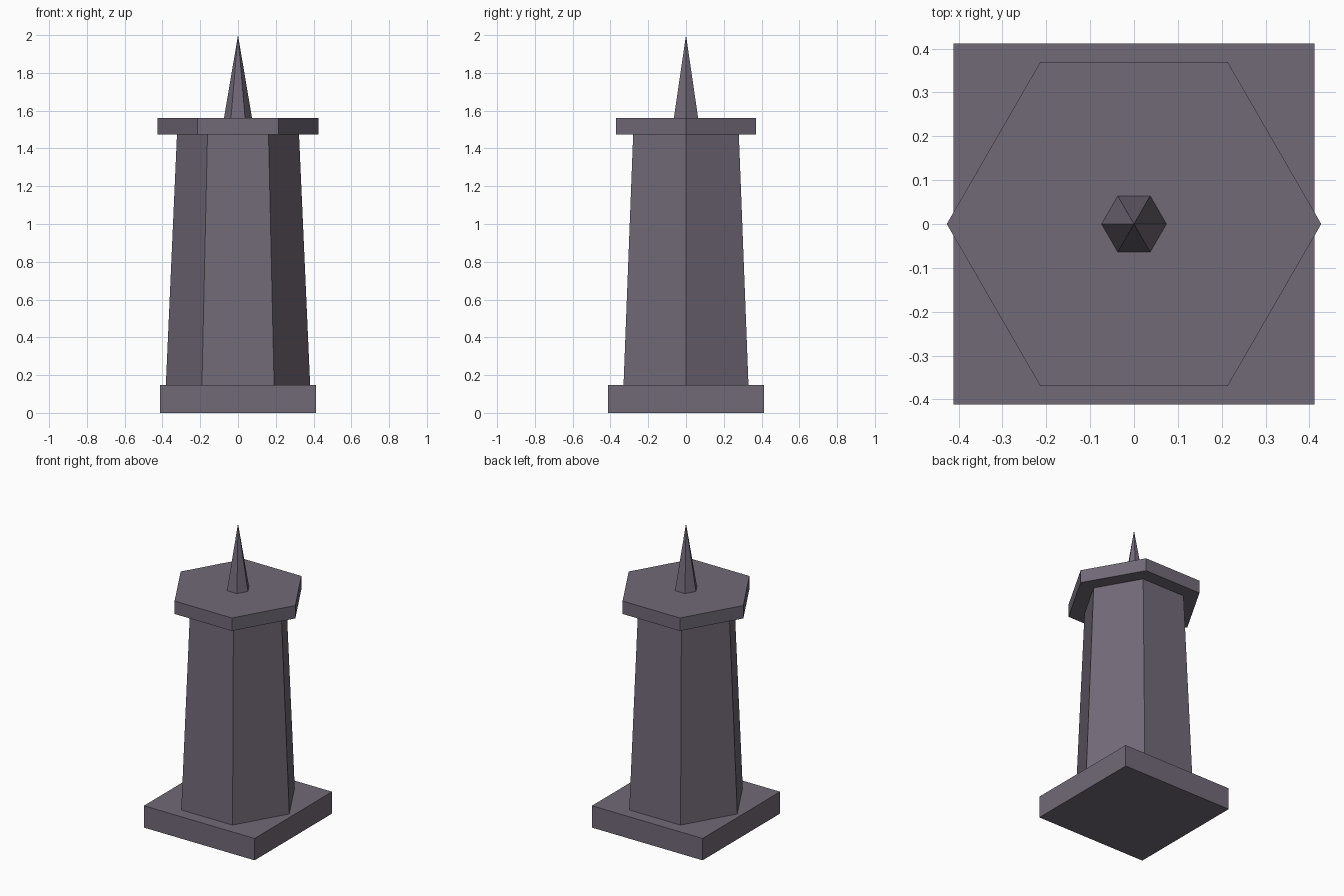
import bpy
import math

cube = bpy.data.objects.get("Cube")
if cube:
    bpy.data.objects.remove(cube, do_unlink=True)

# Single stone colour
stone = bpy.data.materials.new("purple_grey_stone")
stone.use_nodes = True
colour = (0.165, 0.142, 0.184, 1.0)
stone.diffuse_color = colour
bsdf = next(n for n in stone.node_tree.nodes if n.type == "BSDF_PRINCIPLED")
bsdf.inputs["Base Color"].default_value = colour


def finish(name):
    obj = bpy.context.object
    obj.name = name
    bpy.ops.object.transform_apply(location=False, rotation=True, scale=True)
    obj.data.materials.append(stone)


def hexagon(name, z0, z1, r0, r1):
    """Six-sided tapered block with corners on the x axis."""
    bpy.ops.mesh.primitive_cone_add(
        vertices=6, radius1=r0, radius2=r1, depth=z1 - z0,
        location=(0, 0, (z0 + z1) / 2), rotation=(0, 0, math.radians(90)))
    finish(name)


# Square plinth
plinth_height = 0.147
bpy.ops.mesh.primitive_cube_add(size=1, location=(0, 0, plinth_height / 2))
bpy.context.object.scale = (0.824, 0.824, plinth_height)
finish("plinth")

# Tapered shaft, overhanging cap and spire
hexagon("shaft", plinth_height, 1.475, 0.382, 0.323)
hexagon("cap", 1.475, 1.562, 0.427, 0.427)
hexagon("spire", 1.562, 2.0, 0.074, 0)
